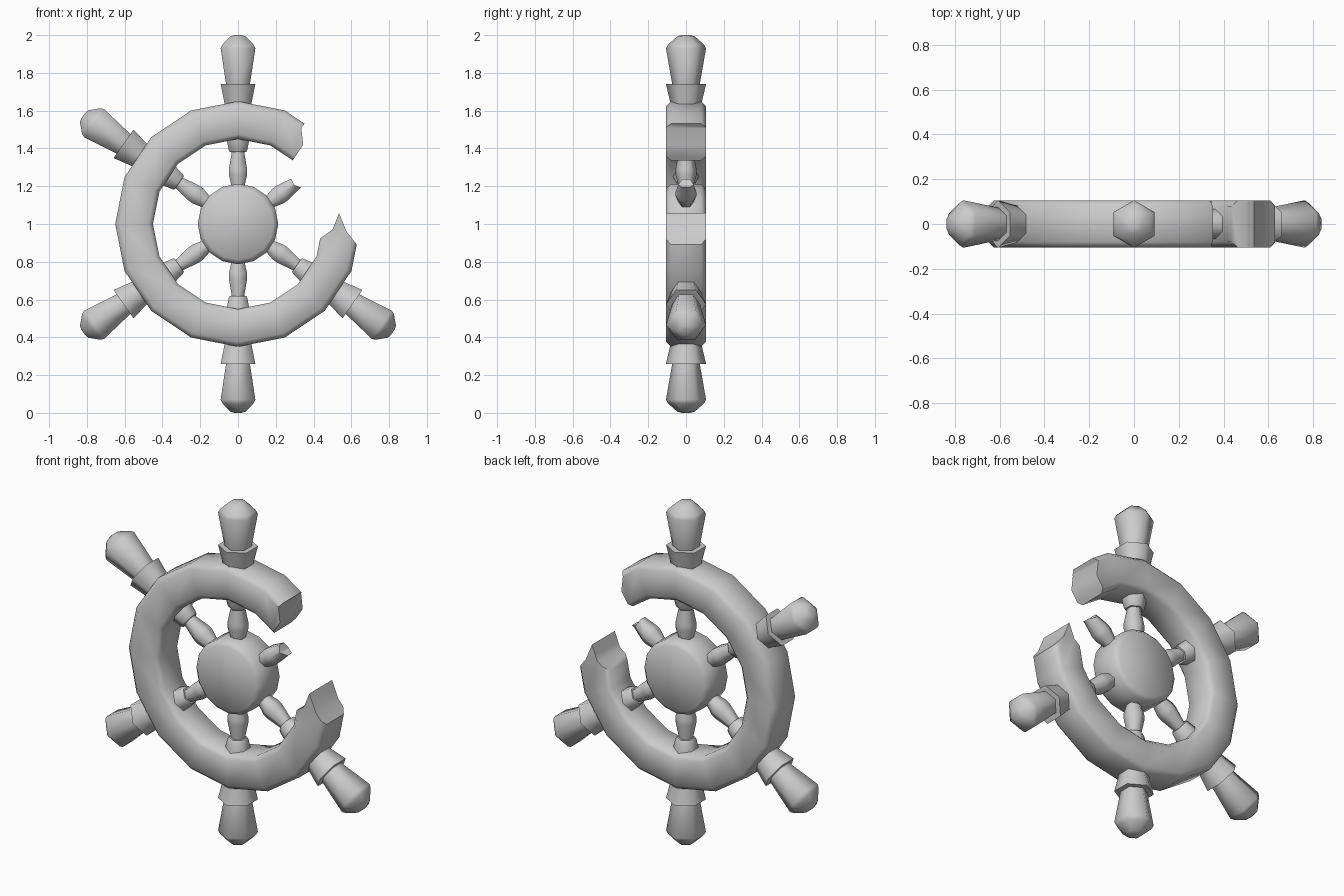
import bpy, bmesh, math
from mathutils import Matrix

if "Cube" in bpy.data.objects:
    bpy.data.objects.remove(bpy.data.objects["Cube"])

CENTRE = Matrix.Translation((0, 0, 1))
FACE_FRONT = CENTRE @ Matrix.Rotation(math.pi / 2, 4, 'X')


def finish(name, bm, matrix=Matrix.Identity(4)):
    bm.transform(matrix)
    bmesh.ops.recalc_face_normals(bm, faces=bm.faces)
    mesh = bpy.data.meshes.new(name)
    bm.to_mesh(mesh)
    bm.free()
    ob = bpy.data.objects.new(name, mesh)
    bpy.context.collection.objects.link(ob)
    return ob


def smooth(ob, angle):
    bpy.ops.object.select_all(action='DESELECT')
    ob.select_set(True)
    bpy.context.view_layer.objects.active = ob
    bpy.ops.object.shade_smooth_by_angle(angle=math.radians(angle))


def lathe(name, profile, sides, matrix, closed=False):
    """Spin (radius, height) points about local z."""
    bm = bmesh.new()
    rings = []
    for r, h in profile:
        angles = [math.pi / 2 + math.tau * k / sides for k in range(sides)]
        rings.append([bm.verts.new((r * math.cos(a), r * math.sin(a), h)) for a in angles])
    pairs = list(zip(rings, rings[1:]))
    if closed:
        pairs.append((rings[-1], rings[0]))
    else:
        bm.faces.new(rings[0])
        bm.faces.new(rings[-1])
    for a, b in pairs:
        for k in range(sides):
            j = (k + 1) % sides
            bm.faces.new((a[k], a[j], b[j], b[k]))
    return finish(name, bm, matrix)


def break_off(ob, outline):
    """Cut away an (x, z) outline right through the wheel."""
    bm = bmesh.new()
    front = [bm.verts.new((x, -0.3, z)) for x, z in outline]
    back = [bm.verts.new((x, 0.3, z)) for x, z in outline]
    bm.faces.new(front)
    bm.faces.new(back)
    for k in range(len(outline)):
        j = (k + 1) % len(outline)
        bm.faces.new((front[k], front[j], back[j], back[k]))
    cutter = finish("break_cutter", bm)
    cutter.hide_render = True
    mod = ob.modifiers.new("break", 'BOOLEAN')
    mod.operation = 'DIFFERENCE'
    mod.solver = 'EXACT'
    mod.object = cutter
    bpy.context.view_layer.objects.active = ob
    bpy.ops.object.modifier_apply(modifier=mod.name)
    bpy.data.objects.remove(cutter)


# rim: sixteen-sided ring with chamfered section and a jagged gap
d, c = 0.105, 0.025
rim = lathe("rim", [(0.45, -d + c), (0.45 + c, -d), (0.65 - c, -d), (0.65, -d + c),
                    (0.65, d - c), (0.65 - c, d), (0.45 + c, d), (0.45, d - c)],
            16, FACE_FRONT, closed=True)
break_off(rim, [(0.42, 1.565), (0.355, 1.533), (0.335, 1.51), (0.345, 1.42), (0.295, 1.345),
                (0.26, 1.29), (0.2, 1.1), (0.38, 0.90), (0.43, 0.92), (0.5, 0.97),
                (0.535, 1.057), (0.575, 0.96), (0.63, 0.89), (0.72, 0.86), (0.9, 1.2),
                (0.7, 1.6)])
smooth(rim, 48)

# hub
hub = lathe("hub", [(0.213 - c, -d), (0.213, -d + c), (0.213, d - c), (0.213 - c, d)],
            16, FACE_FRONT)
smooth(hub, 48)

# six-sided turned parts, profiles run outward from the wheel centre
SPINDLE = [(0.04, 0.17), (0.042, 0.21), (0.056, 0.26), (0.056, 0.29), (0.04, 0.37), (0.04, 0.40)]
INNER_COLLAR = [(0.05, 0.38), (0.056, 0.39), (0.07, 0.45), (0.072, 0.48)]
OUTER_COLLAR = [(0.075, 0.60), (0.085, 0.65), (0.106, 0.74), (0.07, 0.74)]
HANDLE = [(0.07, 0.72), (0.073, 0.74), (0.106, 0.93), (0.095, 0.95), (0.045, 0.994), (0.02, 1.0)]


def along(deg):
    return CENTRE @ Matrix.Rotation(math.radians(90 - deg), 4, 'Y')


for side, deg in (("top", 90), ("upper_left", 145), ("lower_left", 215),
                  ("bottom", 270), ("lower_right", 325)):
    for part, profile in (("spindle", SPINDLE), ("inner_collar", INNER_COLLAR),
                          ("outer_collar", OUTER_COLLAR), ("handle", HANDLE)):
        smooth(lathe(f"{part}_{side}", profile, 6, along(deg)), 62)

# snapped spindle on the broken side
stub = lathe("broken_spindle", SPINDLE, 6, along(35))
break_off(stub, [(0.26, 1.28), (0.283, 1.235), (0.297, 1.207), (0.33, 1.195),
                 (0.37, 1.17), (0.6, 1.1), (0.6, 1.4)])
smooth(stub, 62)
